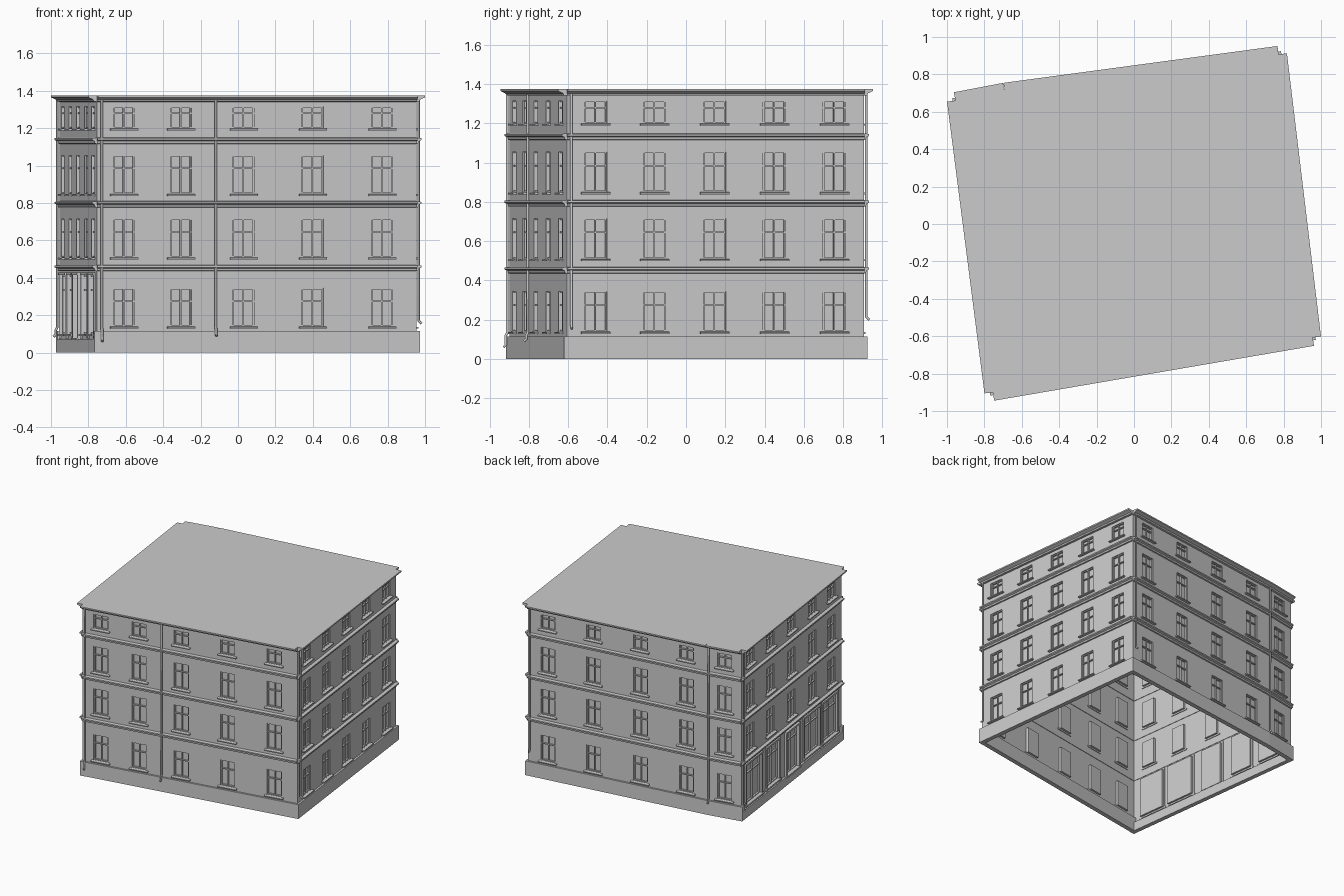
import bpy, bmesh
from mathutils import Vector

if "Cube" in bpy.data.objects:
    bpy.data.objects.remove(bpy.data.objects["Cube"])

# Wall corners, counter-clockwise: front-left, front-right, back-right, back kink, back-left
A, B, C, E, D = [Vector(p) for p in
                 ((-.755, -.90), (.955, -.607), (.773, .907), (-.692, .71), (-.955, .66))]
TOP = 1.375
BANDS = (0, .45, .795, 1.137, TOP)                                     # storey limits
WINDOW_Z = ((.14, .345), (.51, .715), (.85, 1.055), (1.20, 1.315))     # per storey
WIN_W, RECESS = .115, .02


class Side:
    """Local frame of a wall: s along it, o outward, z up."""
    def __init__(self, name, p, q, centres):
        self.name, self.p, self.length = name, p, (q - p).length
        self.u = (q - p).normalized()
        self.n = Vector((self.u.y, -self.u.x))
        self.centres = [c * self.length for c in centres]

    def at(self, s, o, z):
        v = self.p + self.u * s + self.n * o
        return Vector((v.x, v.y, z))


def quad(bm, pts):
    bm.faces.new([bm.verts.new(p) for p in pts])


def prism(bm, side, s0, s1, profile):
    """Extrude an (o, z) profile along a wall."""
    ends = [[bm.verts.new(side.at(s, o, z)) for o, z in profile] for s in (s0, s1)]
    k = len(profile)
    bm.faces.new(ends[0])
    bm.faces.new(ends[1][::-1])
    for i in range(k):
        j = (i + 1) % k
        bm.faces.new((ends[0][i], ends[1][i], ends[1][j], ends[0][j]))


def box(bm, side, s0, s1, o0, o1, z0, z1):
    prism(bm, side, s0, s1, ((o0, z0), (o1, z0), (o1, z1), (o0, z1)))


def finish(bm, name, solid=True):
    if solid:
        bmesh.ops.recalc_face_normals(bm, faces=bm.faces)
    me = bpy.data.meshes.new(name)
    bm.to_mesh(me)
    bm.free()
    ob = bpy.data.objects.new(name, me)
    bpy.context.collection.objects.link(ob)
    return ob


def panel(bm, side, s0, s1, z0, z1, o=0):
    if s1 - s0 > 1e-5 and z1 - z0 > 1e-5:
        quad(bm, [side.at(s0, o, z0), side.at(s1, o, z0), side.at(s1, o, z1), side.at(s0, o, z1)])


def wall_storey(bm, side, b0, b1, openings):
    """One storey of wall with recessed openings (s0, s1, z0, z1)."""
    prev = 0
    for s0, s1, z0, z1 in sorted(openings):
        panel(bm, side, prev, s0, b0, b1)
        panel(bm, side, s0, s1, b0, z0)
        panel(bm, side, s0, s1, z1, b1)
        panel(bm, side, s0, s1, z0, z1, -RECESS)
        ring = ((s0, z0), (s1, z0), (s1, z1), (s0, z1))
        for i in range(4):
            (a, za), (b, zb) = ring[i], ring[(i + 1) % 4]
            quad(bm, [side.at(a, 0, za), side.at(b, 0, zb),
                      side.at(b, -RECESS, zb), side.at(a, -RECESS, za)])
        prev = s1
    panel(bm, side, prev, side.length, b0, b1)


def frame(bm, side, s0, s1, z0, z1, mullions, transom):
    """Window frame: border, upright bars and one cross bar."""
    t, o0, o1 = .007, -RECESS, -.009
    for i in range(mullions + 2):
        m = s0 + t / 2 + (s1 - s0 - t) * i / (mullions + 1)
        box(bm, side, m - t / 2, m + t / 2, o0, o1, z0, z1)
    for z in (z0, transom - t / 2, z1 - t):
        box(bm, side, s0, s1, o0, o1 + .002, z, z + t)


sides = [Side("front", A, B, (.085, .263, .459, .675, .892)),
         Side("right", B, C, (.097, .295, .497, .698, .90)),
         Side("back", C, E, (.11, .365, .625, .88)),
         Side("back_end", E, D, (.5,)),
         Side("left", D, A, (.09, .29, .50, .71, .90))]
left = sides[4]
# Shopfront on the left side: (centre, width, sill height), the middle one is the door
shop = [(.12, .24, .10), (.31, .19, .10), (.5, .19, .075), (.70, .24, .10), (.88, .22, .10)]
SHOP_TOP = .415

STRING = ((-.005, -.015), (.010, -.012), (.012, 0), (.025, .006), (.025, .016), (-.005, .02))
CORNICE = ((-.005, 1.34), (.015, 1.343), (.02, 1.353), (.045, 1.364), (.045, TOP), (-.005, TOP))

for side in sides:
    walls, frames, sills, trim = (bmesh.new() for _ in range(4))
    for k, (z0, z1) in enumerate(WINDOW_Z):
        if side is left and k == 0:
            ops = [(c * side.length - w / 2, c * side.length + w / 2, z, SHOP_TOP)
                   for c, w, z in shop]
            for op in ops:
                frame(frames, side, *op, 1, .335)
        else:
            ops = [(c - WIN_W / 2, c + WIN_W / 2, z0, z1) for c in side.centres]
            for op in ops:
                frame(frames, side, *op, 1, z1 - (.07 if k < 3 else .035))
                s0, s1 = op[:2]
                # Sloped sill
                prism(sills, side, s0 - .017, s1 + .017,
                      ((-.005, z0 - .012), (.02, z0 - .012), (.02, z0 - .004), (-.005, z0)))
        wall_storey(walls, side, BANDS[k], BANDS[k + 1], ops)
    # String courses and top cornice, square-ended at the corners
    for z in (.45, .79, 1.13):
        prism(trim, side, 0, side.length, [(o, z + dz) for o, dz in STRING])
    prism(trim, side, 0, side.length, CORNICE)
    finish(walls, side.name + "_wall", False)
    finish(frames, side.name + "_window_frames")
    finish(sills, side.name + "_window_sills")
    finish(trim, side.name + "_cornices")

    # Plinth, lower under the shopfront
    plinth = bmesh.new()
    e0 = 0 if side.name == "back_end" else .015
    e1 = 0 if side.name == "back" else .015
    box(plinth, side, -e0, side.length + e1, -.02, .015, 0, .072 if side is left else .115)
    finish(plinth, side.name + "_plinth")

# Shopfront surrounds, sills and the door portal
surround = bmesh.new()
for i, (c, w, z) in enumerate(shop):
    s0, s1 = c * left.length - w / 2, c * left.length + w / 2
    out = .018 if i == 2 else .01
    for a, b in ((s0 - .014, s0), (s1, s1 + .014)):
        box(surround, left, a, b, -.005, out, .075, SHOP_TOP)
    box(surround, left, s0 - .014, s1 + .014, -.005, out + .003, SHOP_TOP, SHOP_TOP + .014)
    if i == 2:
        box(surround, left, s0 - .014, s1 + .014, -.015, .025, .066, .078)
    else:
        box(surround, left, s0 - .02, s1 + .02, -.005, .02, z - .012, z)
finish(surround, "shopfront_surrounds")

# Flat roof
roof = bmesh.new()
quad(roof, [(p.x, p.y, TOP) for p in (A, B, C, E, D)])
finish(roof, "roof", False)


def drainpipe(name, side, s, bottom):
    """Downpipe with a short outward spout at the foot."""
    cu = bpy.data.curves.new(name, 'CURVE')
    cu.dimensions, cu.bevel_depth, cu.bevel_resolution = '3D', .007, 1
    cu.use_fill_caps = True
    sp = cu.splines.new('POLY')
    pts = ((.014, 1.355), (.014, .135), (.022, .12), (.022, bottom + .012), (.034, bottom))
    if bottom > .1:
        pts = ((.014, 1.355), (.014, bottom + .015), (.03, bottom))
    sp.points.add(len(pts) - 1)
    for q, (o, z) in zip(sp.points, pts):
        q.co = (*side.at(s, o, z), 1)
    bpy.context.collection.objects.link(bpy.data.objects.new(name, cu))


front, right, back, back_end, _ = sides
for i, (side, s, z) in enumerate(((front, .025, .06), (front, .371 * front.length, .09),
                                  (right, .022, .155), (back, .022, .2),
                                  (back_end, .012, .1), (left, .02, .085))):
    drainpipe(f"drainpipe_{i + 1}", side, s, z)
